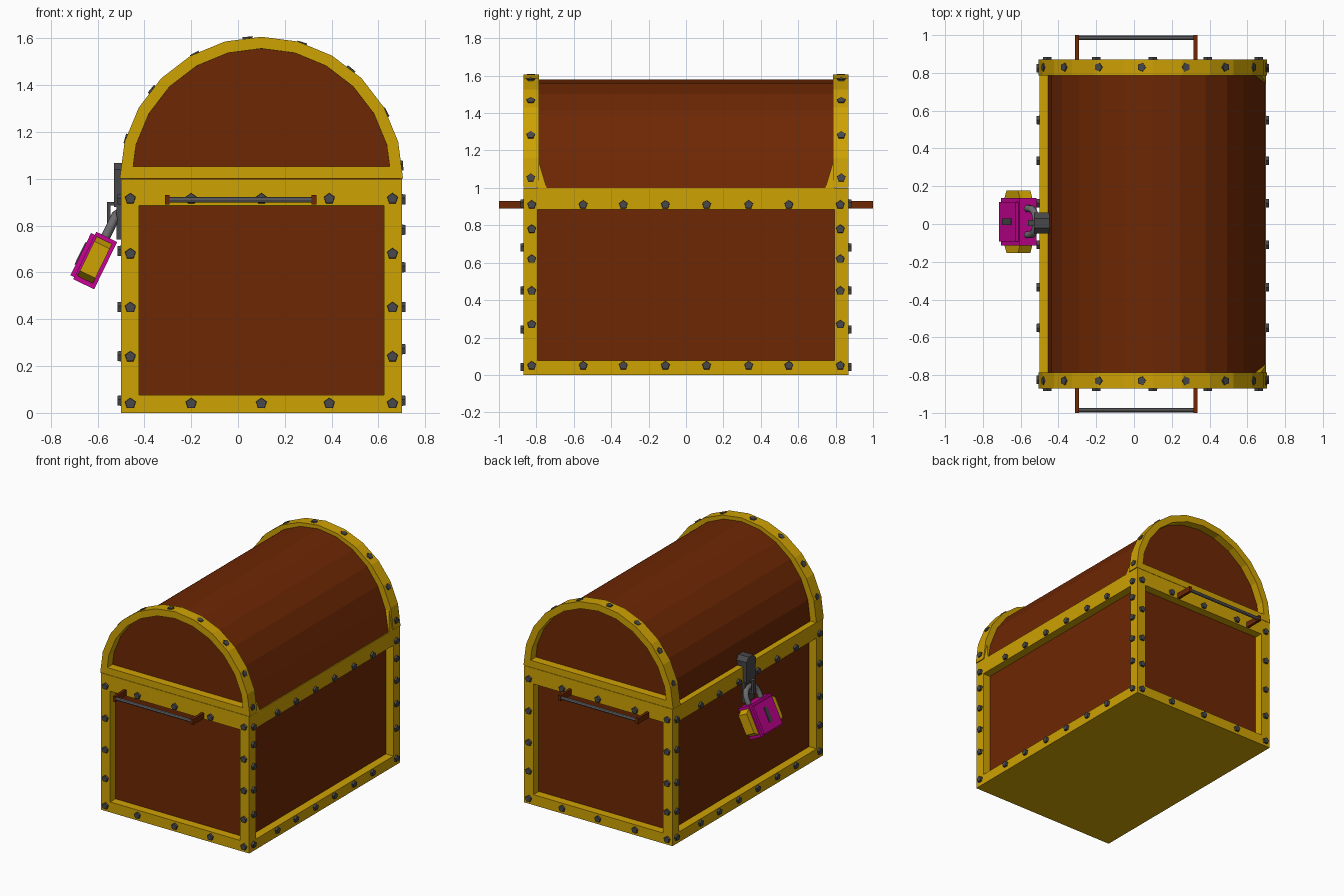
import bpy, bmesh
from math import sin, cos, pi, radians
from mathutils import Matrix, Vector

if "Cube" in bpy.data.objects:
    bpy.data.objects.remove(bpy.data.objects["Cube"])


def material(name, rgb):
    m = bpy.data.materials.new(name)
    m.diffuse_color = (*rgb, 1)
    m.use_nodes = True
    m.node_tree.nodes["Principled BSDF"].inputs["Base Color"].default_value = m.diffuse_color
    return m


GOLD = material("gold", (0.62, 0.36, 0.001))
WOOD = material("wood", (0.155, 0.020, 0.001))
PINK = material("magenta", (0.58, 0.001, 0.30))
IRON = material("iron", (0.065, 0.065, 0.07))
STEEL = material("steel", (0.15, 0.15, 0.16))


def finish(name, bm, *mats, matrix=None):
    bmesh.ops.recalc_face_normals(bm, faces=bm.faces)
    me = bpy.data.meshes.new(name)
    bm.to_mesh(me)
    bm.free()
    for m in mats:
        me.materials.append(m)
    ob = bpy.data.objects.new(name, me)
    bpy.context.collection.objects.link(ob)
    if matrix:
        ob.matrix_world = matrix
    return ob


def add_box(bm, x, y, z):
    c = Vector((sum(x) / 2, sum(y) / 2, sum(z) / 2))
    s = (x[1] - x[0], y[1] - y[0], z[1] - z[0], 1)
    bmesh.ops.create_cube(bm, size=1, matrix=Matrix.Translation(c) @ Matrix.Diagonal(s))


def boxes(name, mat, *specs, matrix=None):
    bm = bmesh.new()
    for s in specs:
        add_box(bm, *s)
    return finish(name, bm, mat, matrix=matrix)


def add_prism(bm, lo, hi):
    a = [bm.verts.new(p) for p in lo]
    b = [bm.verts.new(p) for p in hi]
    n = len(a)
    for i in range(n):
        bm.faces.new((a[i], a[(i + 1) % n], b[(i + 1) % n], b[i]))
    return bm.faces.new(a), bm.faces.new(b)


def recess(bm, face, width, depth, top=None):
    """Sunken wooden panel with a square-edged frame around it."""
    bmesh.ops.inset_individual(bm, faces=[face], thickness=width, use_even_offset=True)
    if top:
        for v in face.verts:
            if v.co.z > 0.5:
                v.co.z = top
    bmesh.ops.inset_individual(bm, faces=[face], thickness=0.0005, depth=-depth, use_even_offset=True)
    face.material_index = 1


CX, Z0, R = 0.1, 1.002, 0.605

# Chest body: gold frame with four sunken panels
bm = bmesh.new()
add_box(bm, (-0.5, 0.7), (-0.87, 0.87), (0, 1.0))
bm.normal_update()
for f in [f for f in bm.faces if abs(f.normal.z) < 0.5]:
    recess(bm, f, 0.076, 0.06, 0.885)
finish("chest_body", bm, GOLD, WOOD)


def arc(rx, rz, n=12):
    return [(CX + rx * cos(pi * i / n), Z0 + rz * sin(pi * i / n)) for i in range(n + 1)]


# Barrel lid, flared out at the hinge edge
profile = [(0.695, 0.998)] + arc(0.555, 0.578)[1:] + [(-0.455, 0.998)]
bm = bmesh.new()
add_prism(bm, [(x, -0.795, z) for x, z in profile], [(x, 0.795, z) for x, z in profile])
finish("lid_barrel", bm, WOOD)

# Lid end arches with sunken panels, and hinge-side gussets
for s, side in ((-1, "front"), (1, "back")):
    bm = bmesh.new()
    pts = arc(R, R)
    inner, outer = add_prism(bm, [(x, s * 0.785, z) for x, z in pts],
                             [(x, s * 0.87, z) for x, z in pts])
    bmesh.ops.recalc_face_normals(bm, faces=bm.faces)
    bm.normal_update()
    recess(bm, outer, 0.05, 0.06)
    finish(side + "_lid_arch", bm, GOLD, WOOD)
    bm = bmesh.new()
    tri = [(0.79, 1.0), (0.745, 1.0), (0.79, 1.15)]
    add_prism(bm, [(0.60, s * y, z) for y, z in tri],
              [(0.70 - (z - 1) * 0.2, s * y, z) for y, z in tri])
    finish(side + "_lid_gusset", bm, GOLD)

# Five-sided studs
studs = bmesh.new()


def stud(pos, normal):
    n = Vector(normal)
    rot = n.to_track_quat('Z', 'Y').to_matrix().to_4x4()
    bmesh.ops.create_cone(studs, cap_ends=True, segments=5, radius1=0.026, radius2=0.023,
                          depth=0.03, matrix=Matrix.Translation(Vector(pos)) @ rot)


for s in (-1, 1):
    for x in (-0.46, -0.2, 0.1, 0.39, 0.66):
        for z in (0.04, 0.915):
            stud((x, s * 0.87, z), (0, s, 0))
    for x in (-0.46, 0.66):
        for z in (0.24, 0.45, 0.68):
            stud((x, s * 0.87, z), (0, s, 0))
    for k in range(8):
        a = radians(5 + 22.7 * k)
        d = Vector((cos(a), 0, sin(a)))
        stud(Vector((CX, s * 0.83, Z0)) + d * (R - 0.012), d)
    for x, zs in ((-0.5, (0.24, 0.45, 0.69)), (0.7, (0.27, 0.45, 0.62, 0.78))):
        nx = 1 if x > 0 else -1
        for y in (0.11, 0.335, 0.55, 0.825):
            for z in (0.05, 0.91):
                stud((x, s * y, z), (nx, 0, 0))
        for z in zs:
            stud((x, s * 0.825, z), (nx, 0, 0))
finish("studs", studs, IRON)

# End handles: wooden brackets and a steel rod
for s, side in ((-1, "front"), (1, "back")):
    y = sorted((s * 0.85, s * 1.0))
    boxes(side + "_handle_brackets", WOOD,
          ((-0.312, -0.292), y, (0.89, 0.93)), ((0.315, 0.335), y, (0.89, 0.93)))
    bm = bmesh.new()
    bmesh.ops.create_cone(bm, cap_ends=True, segments=8, radius1=0.012, radius2=0.012, depth=0.62,
                          matrix=Matrix.Translation((0.012, s * 0.985, 0.91)) @ Matrix.Rotation(pi / 2, 4, 'Y'))
    finish(side + "_handle_rod", bm, STEEL)

# Hasp: chamfered lid clasp, plate and staple
bm = bmesh.new()
out = [(-0.045, 0.88), (0.055, 0.88), (0.06, 1.04), (0.03, 1.068), (-0.02, 1.068), (-0.05, 1.04)]
add_prism(bm, [(-0.53, y, z) for y, z in out], [(-0.495, y, z) for y, z in out])
top = [(y, max(z, 1.0)) for y, z in out]
add_prism(bm, [(-0.495, y, z) for y, z in top], [(-0.43, y, z) for y, z in top])
finish("hasp_clasp", bm, IRON)
boxes("hasp_plate", IRON, ((-0.52, -0.495), (-0.05, 0.06), (0.74, 0.89)))
boxes("hasp_staple", IRON,
      ((-0.555, -0.515), (-0.01, 0.02), (0.885, 0.9)),
      ((-0.555, -0.515), (-0.01, 0.02), (0.80, 0.815)),
      ((-0.56, -0.545), (-0.01, 0.02), (0.80, 0.9)))

# Padlock, hanging tilted from the staple (local -x faces outward)
LOCK = Matrix.Translation((-0.613, 0.012, 0.655)) @ Matrix.Rotation(radians(26), 4, 'Y')
boxes("padlock_body", PINK,
      ((-0.045, 0.054), (-0.125, 0.125), (-0.115, 0.11)),
      ((-0.063, -0.04), (-0.105, 0.105), (-0.105, 0.095)), matrix=LOCK)
bm = bmesh.new()
hexa = [(-0.12, -0.098), (0.12, -0.098), (0.165, -0.07), (0.165, 0.07),
        (0.12, 0.095), (-0.12, 0.095), (-0.165, 0.07), (-0.165, -0.07)]
add_prism(bm, [(-0.035, y, z) for y, z in hexa], [(0.038, y, z) for y, z in hexa])
finish("padlock_core", bm, GOLD, matrix=LOCK)
boxes("padlock_keyhole", IRON, ((-0.068, -0.055), (-0.016, 0.016), (-0.055, 0.05)), matrix=LOCK)

# Shackle: swept tube
path = ([(-0.07, 0.09)] + [(-0.07 * cos(pi * i / 8), 0.145 + 0.07 * sin(pi * i / 8)) for i in range(9)]
        + [(0.07, 0.09)])
cu = bpy.data.curves.new("padlock_shackle", 'CURVE')
cu.dimensions = '3D'
cu.bevel_depth = 0.02
cu.bevel_resolution = 1
sp = cu.splines.new('POLY')
sp.points.add(len(path) - 1)
for p, (y, z) in zip(sp.points, path):
    p.co = (0, y, z, 1)
cu.materials.append(STEEL)
ob = bpy.data.objects.new("padlock_shackle", cu)
bpy.context.collection.objects.link(ob)
ob.matrix_world = LOCK
bpy.context.view_layer.objects.active = ob
ob.select_set(True)
bpy.ops.object.convert(target='MESH')
